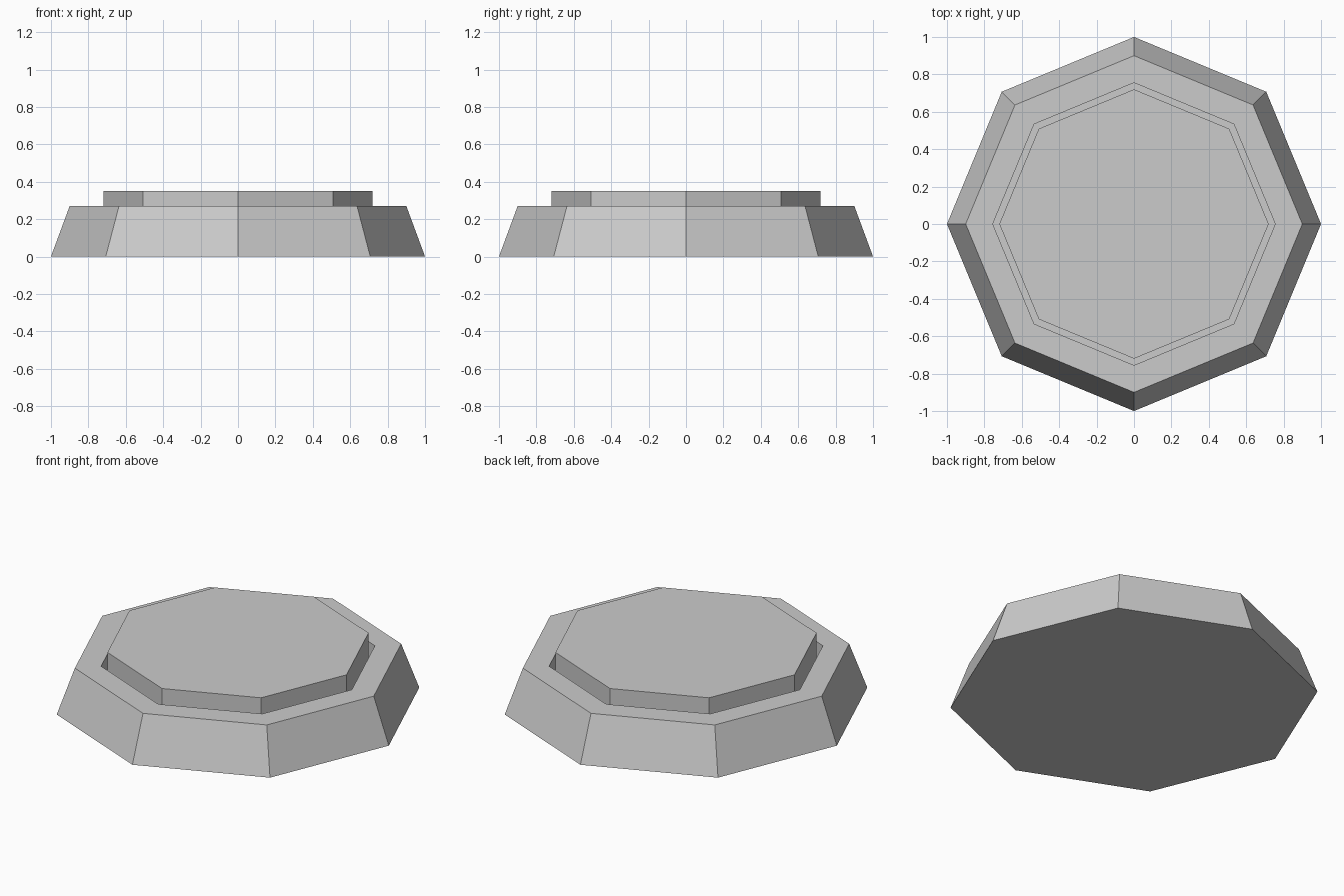
import bpy, bmesh
from math import cos, sin, tau

if "Cube" in bpy.data.objects:
    bpy.data.objects.remove(bpy.data.objects["Cube"])

SIDES = 8


def lathe(name, profile):
    """Stack octagonal rings from (radius, z) pairs and cap both ends."""
    bm = bmesh.new()
    rings = [[bm.verts.new((r * cos(tau * i / SIDES), r * sin(tau * i / SIDES), z))
              for i in range(SIDES)] for r, z in profile]
    for low, high in zip(rings, rings[1:]):
        for i in range(SIDES):
            j = (i + 1) % SIDES
            bm.faces.new((low[i], low[j], high[j], high[i]))
    bm.faces.new(rings[0][::-1])
    bm.faces.new(rings[-1])
    bmesh.ops.recalc_face_normals(bm, faces=bm.faces)
    mesh = bpy.data.meshes.new(name)
    bm.to_mesh(mesh)
    bm.free()
    obj = bpy.data.objects.new(name, mesh)
    bpy.context.collection.objects.link(obj)
    return obj


FLOOR = 0.1

# Tapered housing with a deep octagonal recess
lathe("base_housing", [(1.0, 0), (0.9, 0.27), (0.755, 0.27), (0.755, FLOOR)])

# Raised button standing in the recess, leaving a narrow gap all round
lathe("button", [(0.72, FLOOR), (0.72, 0.35)])
